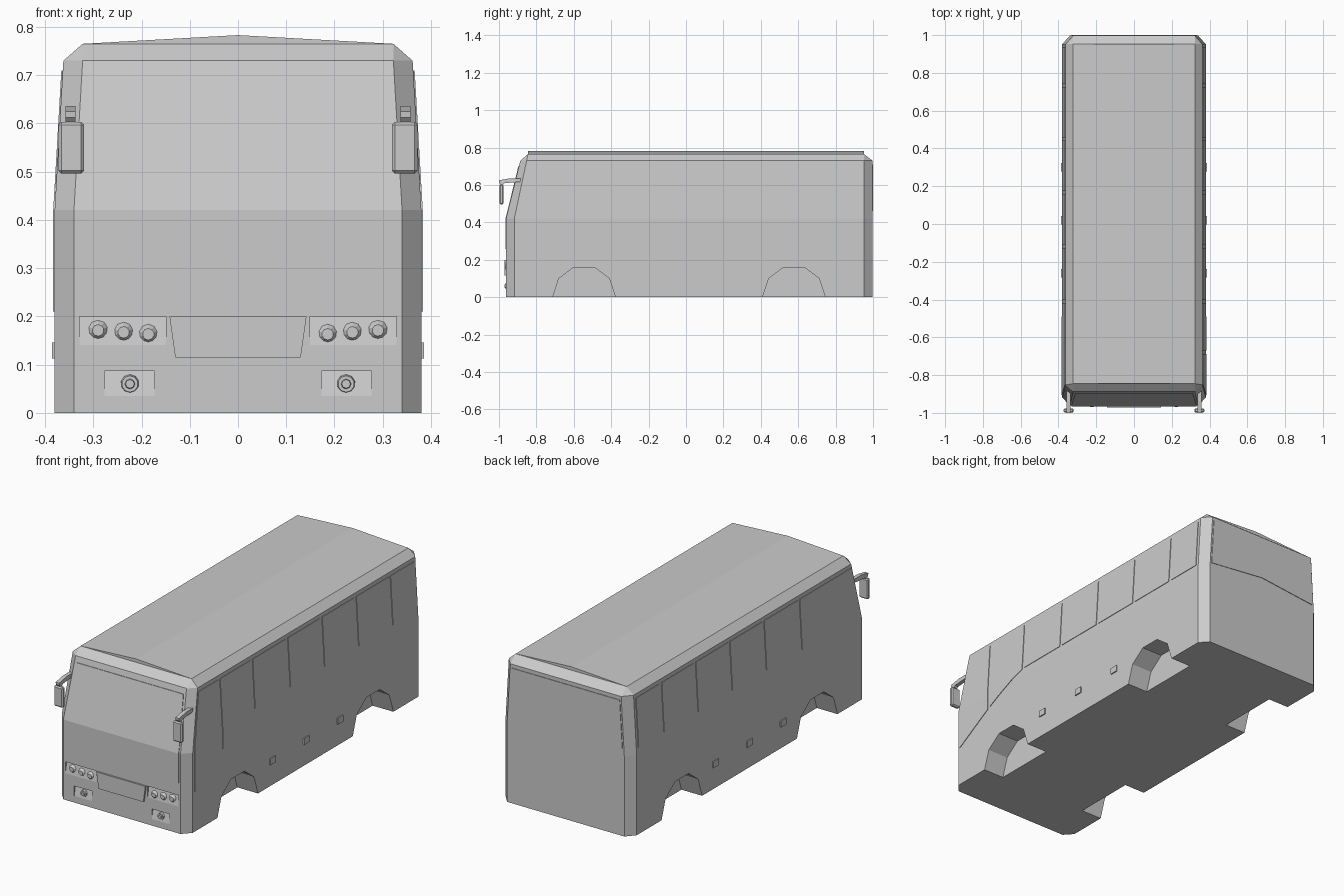
import bpy, bmesh, math
from mathutils import Matrix, Vector

cube = bpy.data.objects.get("Cube")
if cube:
    bpy.data.objects.remove(cube, do_unlink=True)

paint = bpy.data.materials.new("light_grey")
paint.use_nodes = True
GREY = (0.6, 0.6, 0.6, 1)
paint.diffuse_color = GREY
paint.node_tree.nodes["Principled BSDF"].inputs["Base Color"].default_value = GREY

BEND, EAVE, BACK = 0.42, 0.73, 0.997
WINDOW_TOP, SILL = 0.71, 0.455


def ramp(z, low, high):
    """Constant below the bend, then leaning in towards the eave."""
    return low + (high - low) * max(0, (z - BEND) / (EAVE - BEND))


def side_x(z):
    return ramp(z, 0.38, 0.362)


def front_y(z):
    return ramp(z, -0.962, -0.886)


def finish(name, bm):
    bmesh.ops.recalc_face_normals(bm, faces=bm.faces)
    mesh = bpy.data.meshes.new(name)
    bm.to_mesh(mesh)
    bm.free()
    mesh.materials.append(paint)
    obj = bpy.data.objects.new(name, mesh)
    bpy.context.collection.objects.link(obj)
    return obj


def prism(name, outline, x0, x1):
    """Extrude a (y, z) outline along x."""
    bm = bmesh.new()
    face = bm.faces.new([bm.verts.new((x0, y, z)) for y, z in outline])
    new = bmesh.ops.extrude_face_region(bm, geom=[face])["geom"]
    bmesh.ops.translate(bm, vec=(x1 - x0, 0, 0),
                        verts=[v for v in new if isinstance(v, bmesh.types.BMVert)])
    return finish(name, bm)


def plate(name, outline, place, thick=0.003):
    """Thin panel wrapped on the shell; place(u, z, lift) gives the position."""
    bm = bmesh.new()
    bm.faces.new([bm.verts.new((u, 0, z)) for u, z in outline])
    bmesh.ops.bisect_plane(bm, geom=bm.verts[:] + bm.edges[:] + bm.faces[:],
                           plane_co=(0, 0, BEND), plane_no=(0, 0, 1))
    new = bmesh.ops.extrude_face_region(bm, geom=bm.faces[:])["geom"]
    outer = {v for v in new if isinstance(v, bmesh.types.BMVert)}
    for v in bm.verts:
        v.co = place(v.co.x, v.co.z, thick if v in outer else -0.004)
    return finish(name, bm)


def on_front(u, z, lift):
    return Vector((u, front_y(z) - lift, z))


def on_back(u, z, lift):
    return Vector((u, BACK + lift, z))


def on_side(s):
    return lambda u, z, lift: Vector((s * (side_x(z) + lift), u, z))


def rect(u0, u1, z0, z1):
    return [(u0, z0), (u1, z0), (u1, z1), (u0, z1)]


def cut(target, cutter):
    mod = target.modifiers.new("cut", 'BOOLEAN')
    mod.operation, mod.solver, mod.object = 'DIFFERENCE', 'EXACT', cutter
    bpy.context.view_layer.objects.active = target
    bpy.ops.object.modifier_apply(modifier=mod.name)
    bpy.data.objects.remove(cutter, do_unlink=True)


# Body shell: chamfered plan rings, capped by a ridged roof
bm = bmesh.new()
rings = []
for z in (0, BEND, EAVE):
    w, f, yf = side_x(z), ramp(z, 0.34, 0.322), front_y(z)
    ys = ramp(z, -0.918, -0.852)
    half = [(f, yf), (w, ys), (w, 0.952), (f, BACK)]
    plan = half + [(-x, y) for x, y in reversed(half)]
    rings.append([bm.verts.new((x, y, z)) for x, y in plan])
for low, high in zip(rings, rings[1:]):
    for i in range(8):
        j = (i + 1) % 8
        bm.faces.new((low[i], low[j], high[j], high[i]))
bm.faces.new(rings[0])
r = rings[-1]
fl, bl, br, fr = [bm.verts.new((x, y, 0.765)) for x, y in
                  ((0.322, -0.845), (0.322, 0.952), (-0.322, 0.952), (-0.322, -0.845))]
ridge_f = bm.verts.new((0, -0.845, 0.783))
ridge_b = bm.verts.new((0, 0.952, 0.783))
for face in ((r[0], r[1], fl), (r[1], r[2], bl, fl), (r[2], r[3], bl),
             (r[4], r[5], br), (r[5], r[6], fr, br), (r[6], r[7], fr),
             (r[7], r[0], fl, fr), (fl, ridge_f, fr), (r[3], r[4], br, bl),
             (bl, br, ridge_b), (fl, bl, ridge_b, ridge_f), (fr, ridge_f, ridge_b, br)):
    bm.faces.new(face)
body = finish("body", bm)

# Wheel arches and shallow lamp recesses cut into the shell
ARCH = [(-0.175, -0.02), (-0.168, 0), (-0.135, 0.10), (-0.055, 0.16),
        (0.055, 0.16), (0.135, 0.10), (0.168, 0), (0.175, -0.02)]
for s in (-1, 1):
    for centre in (-0.545, 0.577):
        cut(body, prism("arch_cutter", [(centre + y, z) for y, z in ARCH], s * 0.26, s * 0.45))
    for x0, x1, top, bottom in ((0.149, 0.328, 0.2, 0.135), (0.173, 0.277, 0.087, 0.03)):
        wedge = [(-0.99, top), (-0.951, top), (-0.963, bottom), (-0.99, bottom)]
        cut(body, prism("recess_cutter", wedge, s * x0, s * x1))

# Windscreen, rear window and front number panel
plate("windscreen", [(-0.325, 0.258), (0.325, 0.258), (0.33, 0.264), (0.33, 0.45), (0.31, 0.70),
                     (-0.31, 0.70), (-0.33, 0.45), (-0.33, 0.264)], on_front)
plate("rear_window", [(-0.33, 0.46), (0, 0.495), (0.33, 0.46), (0.315, 0.71), (-0.315, 0.71)], on_back)
plate("front_panel", [(-0.13, 0.115), (0.13, 0.115), (0.142, 0.2), (-0.142, 0.2)], on_front, 0.009)

# Side windows, the front ones sweeping down to the nose
PILLARS = [0.945, 0.733, 0.45, 0.167, -0.117, -0.41]
SWOOP = [(-0.42, 0.452), (-0.5, 0.425), (-0.6, 0.38), (-0.67, 0.345)]
NOSE = [(-0.905, 0.21), (-0.905, BEND), (-0.85, WINDOW_TOP)]
for s, side in ((1, "left"), (-1, "right")):
    for n, (back, front) in enumerate(zip(PILLARS, PILLARS[1:])):
        plate(f"{side}_window_{n + 1}", rect(front + 0.009, back - 0.009, SILL, WINDOW_TOP), on_side(s))
    rear_top = (-0.42, WINDOW_TOP)
    if s == 1:
        plate("left_swept_window", SWOOP + [(-0.67, WINDOW_TOP), rear_top], on_side(s))
        plate("left_front_window", [(-0.688, 0.336)] + NOSE + [(-0.688, WINDOW_TOP)], on_side(s))
    else:
        plate("right_front_window", SWOOP + NOSE + [rear_top], on_side(s))
    for y in (-0.26, 0.02, 0.30):
        plate(f"{side}_marker", rect(y - 0.022, y + 0.022, 0.113, 0.146), on_side(s), 0.006)


def lamp(name, x, z, radius, tip, y, depth, sides=10):
    """Tapered round lamp pointing forwards."""
    bm = bmesh.new()
    bmesh.ops.create_cone(bm, cap_ends=True, segments=sides, radius1=radius, radius2=tip, depth=depth,
                          matrix=Matrix.Translation((x, y, z)) @ Matrix.Rotation(math.pi / 2, 4, 'X'))
    return finish(name, bm)


# Headlights, fog lamps and mirrors on both sides
for s, side in ((1, "left"), (-1, "right")):
    for x, z in ((0.186, 0.163), (0.237, 0.167), (0.29, 0.171)):
        lamp(f"{side}_headlight", s * x, z, 0.021, 0.012, -0.96, 0.012)
    lamp(f"{side}_fog_lamp", s * 0.224, 0.06, 0.02, 0.017, -0.958, 0.012)
    lamp(f"{side}_fog_lens", s * 0.224, 0.06, 0.012, 0.009, -0.964, 0.012, 8)

    housing = prism(f"{side}_mirror", rect(-0.998, -0.976, 0.496, 0.603), s * 0.319, s * 0.372)
    bevel = housing.modifiers.new("bevel", 'BEVEL')
    bevel.width, bevel.segments = 0.006, 1
    prism(f"{side}_mirror_arm", [(-0.999, 0.612), (-0.99, 0.602), (-0.978, 0.602), (-0.97, 0.61),
                                 (-0.87, 0.618), (-0.87, 0.636), (-0.94, 0.636), (-1, 0.625)],
          s * 0.337, s * 0.358)
